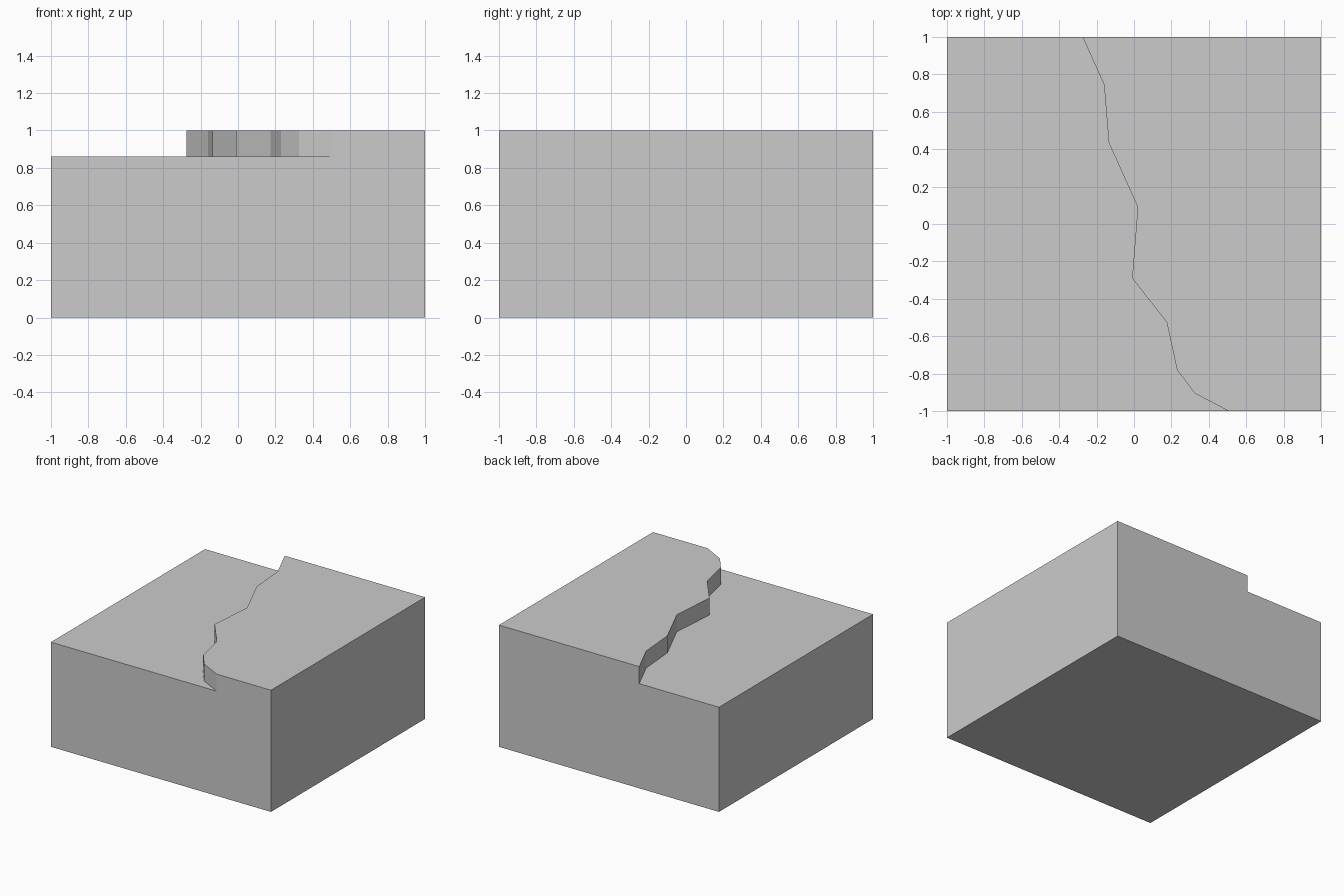
import bpy
import bmesh

if "Cube" in bpy.data.objects:
    bpy.data.objects.remove(bpy.data.objects["Cube"])

LOW, HIGH = 0.86, 1.0

# Jagged cliff line across the top, from front to back
LINE = [(0.505, -1), (0.325, -0.905), (0.23, -0.78), (0.175, -0.525),
        (-0.01, -0.29), (0.02, 0.09), (-0.135, 0.435), (-0.16, 0.745),
        (-0.275, 1)]

bm = bmesh.new()


def corners(x, z):
    """Front and back corner on one side of the block."""
    return [bm.verts.new((x, y, z)) for y in (-1, 1)]


left_base, right_base = corners(-1, 0), corners(1, 0)
left_top, right_top = corners(-1, LOW), corners(1, HIGH)
foot = [bm.verts.new((x, y, LOW)) for x, y in LINE]
rim = [bm.verts.new((x, y, HIGH)) for x, y in LINE]

# Underside, left and right sides
bm.faces.new(left_base + right_base[::-1])
bm.faces.new(left_base + left_top[::-1])
bm.faces.new(right_base + right_top[::-1])

# Lower and upper ground
bm.faces.new(left_top[::-1] + foot)
bm.faces.new(right_top + rim[::-1])

# Vertical cliff walls
for i in range(len(LINE) - 1):
    bm.faces.new((foot[i], foot[i + 1], rim[i + 1], rim[i]))

# Stepped front and back sides
for side, end in ((0, 0), (1, -1)):
    bm.faces.new((left_base[side], right_base[side], right_top[side],
                  rim[end], foot[end], left_top[side]))

bmesh.ops.recalc_face_normals(bm, faces=bm.faces)
mesh = bpy.data.meshes.new("stepped_ground_block")
bm.to_mesh(mesh)
bm.free()
block = bpy.data.objects.new("stepped_ground_block", mesh)
bpy.context.collection.objects.link(block)
